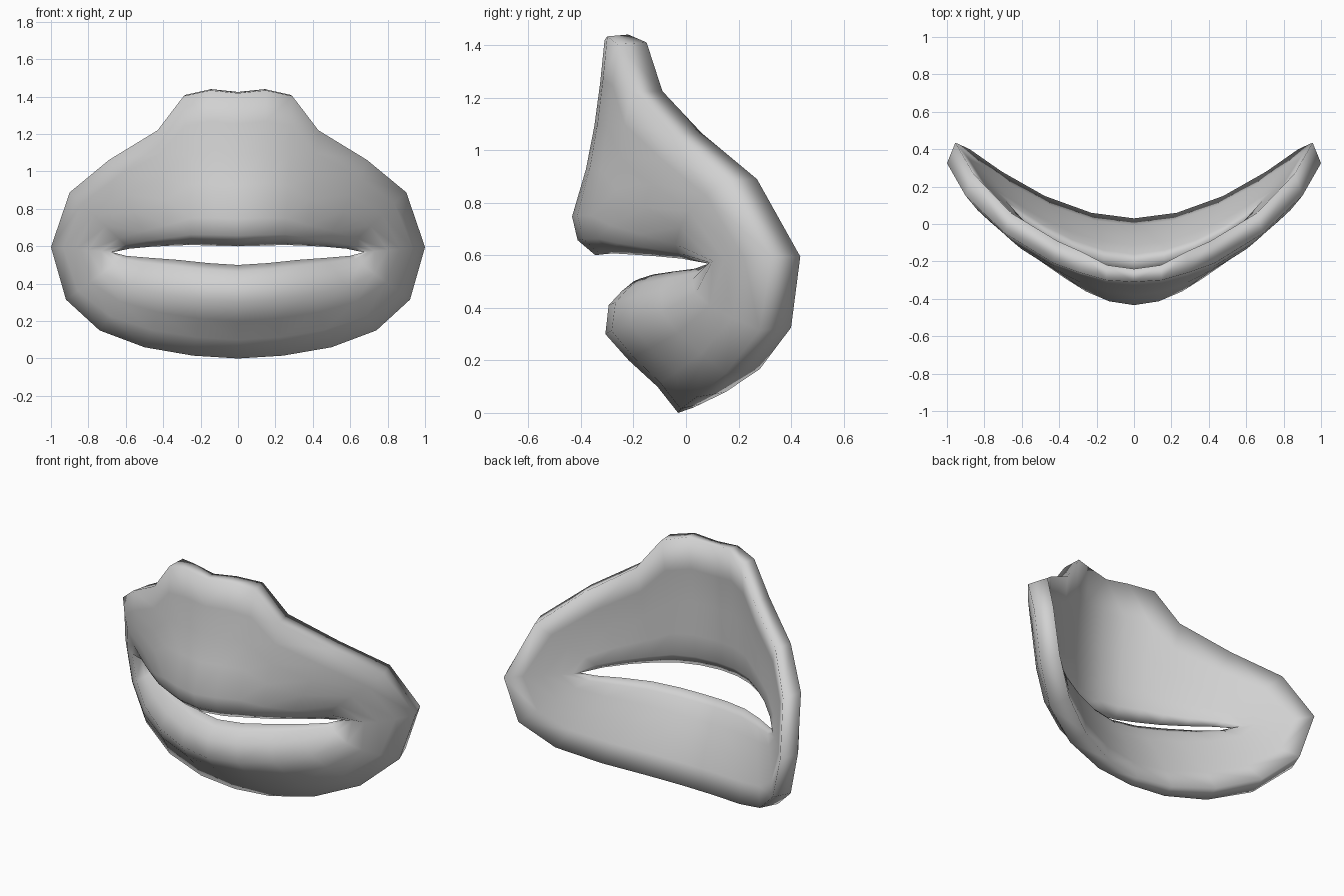
import bpy, bmesh, math
from mathutils import Vector

default_cube = bpy.data.objects.get("Cube")
if default_cube:
    bpy.data.objects.remove(default_cube, do_unlink=True)

# Half outline from top centre, round the mouth corner, to bottom centre:
# x, z, depth of the front edge, depth of the back edge
OUTLINE = [
    (0, 1.425, -.31, -.24), (.15, 1.44, -.30, -.22), (.29, 1.41, -.26, -.15),
    (.43, 1.225, -.21, -.09), (.69, 1.065, -.05, .06), (.9, .89, .15, .27),
    (1, .595, .325, .435), (.92, .315, .28, .40), (.74, .15, .15, .28),
    (.5, .06, .04, .15), (.24, .015, -.02, .06), (0, 0, -.03, .03)]

# Half lip opening on the same spokes: x, z
OPENING = [
    (0, .60), (.13, .603), (.25, .607), (.36, .603), (.47, .597), (.58, .587),
    (.67, .568), (.60, .549), (.47, .538), (.32, .527), (.16, .51), (0, .50)]

CORNER = 6
LIP_WIDTH = .67

# Forward swelling of the front skin from the lip edge to the outline
FRONT_STEPS = [0, .07, .18, .4, .6, .8, 1]
UPPER_FRONT = [0, .07, .095, .05, .025, .01, 0]
LOWER_FRONT = [0, .055, .125, .175, .12, .045, 0]
CORNER_FRONT = [0, .01, .04, .08, .085, .055, 0]

# Backward swelling of the back skin from the outline to the lip edge
BACK_STEPS = [.75, .5, .25, .08]
UPPER_BACK = [0, .01, .03, .035]
LOWER_BACK = [.02, .035, .03, .02]
CORNER_BACK = [0, 0, .01, .02]


def mix(a, b, t):
    return a + (b - a) * t


def lip_edge(x, z, upper):
    """Point on the lip edge, sweeping back towards the mouth corner."""
    side = x / LIP_WIDTH
    depth = mix(-.345, .085, side ** 1.85) if upper else mix(-.20, .085, side ** 1.8)
    return Vector((x, depth, z))


def skin(start, end, steps, middle, corner, centre, direction):
    """Points from the lip edge to the outline, swollen in depth."""
    points = []
    for t, full, small in zip(steps, middle, corner):
        point = start.lerp(end, t)
        point.y += direction * mix(small, full, centre)
        points.append(point)
    return points


def spoke_section(index):
    """Closed cross-section of the skin on one spoke."""
    x, z, front, back = OUTLINE[index]
    upper = index <= CORNER
    lip = lip_edge(*OPENING[index], upper)
    outer = Vector((x, front, mix(.6, z, .992) if upper else z))
    rim = Vector((x * .955, back, z if upper else mix(.6, z, .965)))

    # The lower lip fades faster towards the mouth corner
    span = CORNER if upper else len(OUTLINE) - 1 - CORNER
    centre = math.sin(math.pi / 2 * abs(index - CORNER) / span)
    if upper:
        front_swell, back_swell = UPPER_FRONT, UPPER_BACK
    else:
        front_swell, back_swell = LOWER_FRONT, LOWER_BACK
        centre **= 1.5
    return (skin(lip, outer, FRONT_STEPS, front_swell, CORNER_FRONT, centre, -1)
            + [rim]
            + skin(lip, rim, BACK_STEPS, back_swell, CORNER_BACK, centre, 1))


# Loft the left half through its spokes
bm = bmesh.new()
rings = [[bm.verts.new(p) for p in spoke_section(i)] for i in range(len(OUTLINE))]
for ring, following in zip(rings, rings[1:]):
    for k in range(len(ring)):
        n = (k + 1) % len(ring)
        bm.faces.new((ring[k], ring[n], following[n], following[k]))

# Mirror to the right half
half = bm.verts[:] + bm.edges[:] + bm.faces[:]
bmesh.ops.mirror(bm, geom=half, axis='X', merge_dist=.0005)
bmesh.ops.recalc_face_normals(bm, faces=bm.faces[:])

mesh = bpy.data.meshes.new("mouth")
bm.to_mesh(mesh)
bm.free()
mesh.shade_smooth()
mouth = bpy.data.objects.new("mouth", mesh)
bpy.context.collection.objects.link(mouth)

# Plain grey skin
grey = bpy.data.materials.new("light_grey")
grey.use_nodes = True
colour = (.64, .64, .64, 1)
grey.diffuse_color = colour
grey.node_tree.nodes["Principled BSDF"].inputs["Base Color"].default_value = colour
mesh.materials.append(grey)
